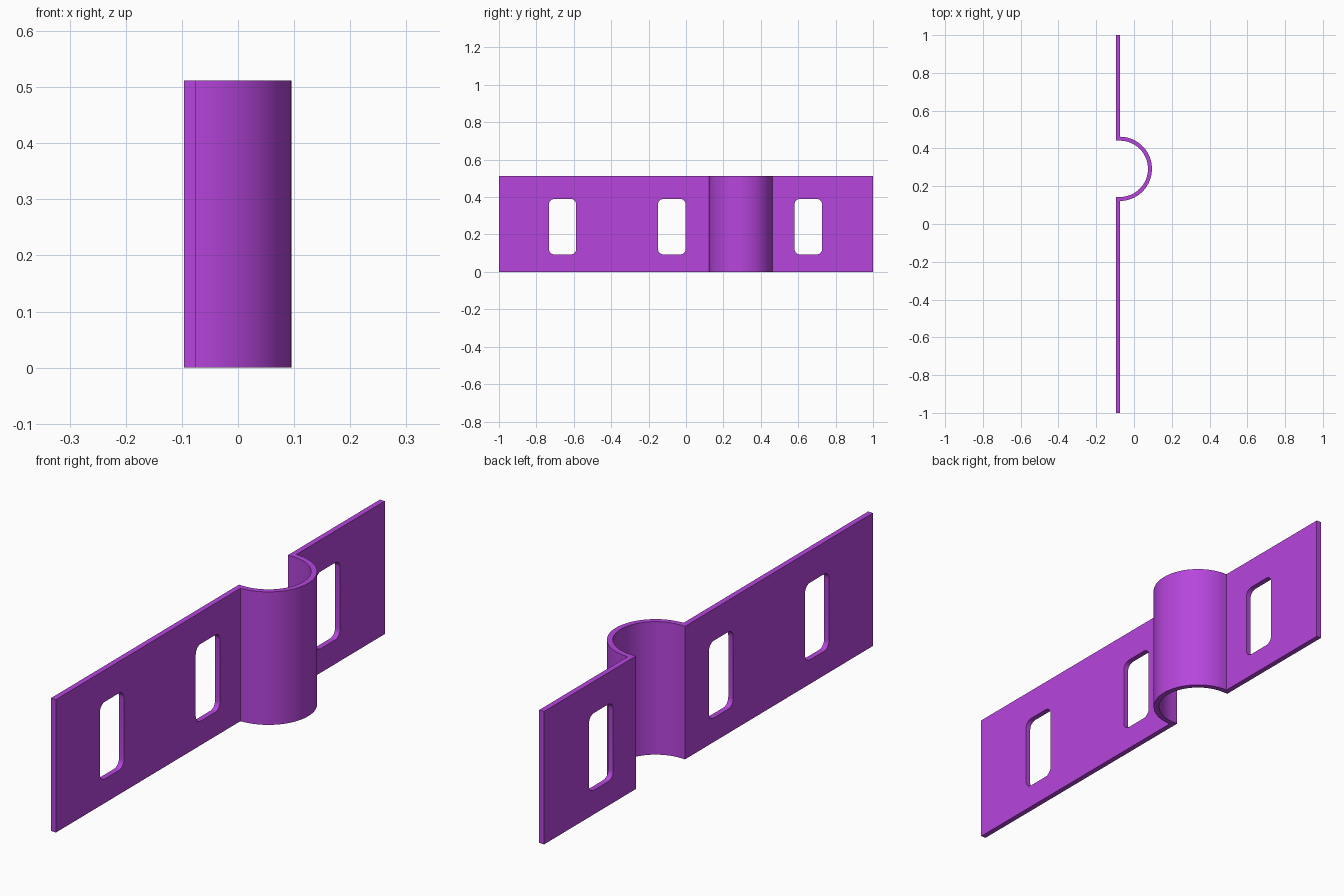
import bpy, bmesh
from math import sin, cos, pi, radians

if "Cube" in bpy.data.objects:
    bpy.data.objects.remove(bpy.data.objects["Cube"])

HEIGHT = 0.512
X_BACK, X_FRONT = -0.096, -0.075
THICK = X_FRONT - X_BACK
CY, R_OUT = 0.292, 0.17          # centre and outer radius of the half-round bulge
R_IN = R_OUT - THICK
ARC_STEPS = 48


def make_object(name, bm):
    bmesh.ops.recalc_face_normals(bm, faces=bm.faces)
    mesh = bpy.data.meshes.new(name)
    bm.to_mesh(mesh)
    bm.free()
    obj = bpy.data.objects.new(name, mesh)
    bpy.context.collection.objects.link(obj)
    return obj


def extrude_faces(bm, faces, vec):
    ext = bmesh.ops.extrude_face_region(bm, geom=faces)
    verts = [g for g in ext["geom"] if isinstance(g, bmesh.types.BMVert)]
    bmesh.ops.translate(bm, verts=verts, vec=vec)


# Strap: paired front/back outline points, joined into a strip and raised
pairs = [((X_FRONT, -1), (X_BACK, -1)),
         ((X_FRONT, CY - R_OUT), (X_BACK, CY - R_IN))]
for i in range(ARC_STEPS + 1):
    a = -pi / 2 + pi * i / ARC_STEPS
    inner = (X_FRONT + R_IN * cos(a), CY + R_IN * sin(a))
    outer = (X_FRONT + R_OUT * cos(a), CY + R_OUT * sin(a))
    pairs.append((outer, inner))
pairs += [((X_FRONT, CY + R_OUT), (X_BACK, CY + R_IN)),
          ((X_FRONT, 1), (X_BACK, 1))]

bm = bmesh.new()
rows = [[bm.verts.new((x, y, 0)) for x, y in pair] for pair in pairs]
faces = [bm.faces.new((a[0], b[0], b[1], a[1])) for a, b in zip(rows, rows[1:])]
extrude_faces(bm, faces, (0, 0, HEIGHT))
bmesh.ops.remove_doubles(bm, verts=bm.verts, dist=1e-5)
strap = make_object("clamp_strap", bm)


# Rounded slot cutters
def slot_cutter(y0, y1, z0=0.093, z1=0.39, r=0.03, steps=6):
    bm = bmesh.new()
    corners = [(y1 - r, z1 - r), (y0 + r, z1 - r), (y0 + r, z0 + r), (y1 - r, z0 + r)]
    verts = []
    for k, (cy, cz) in enumerate(corners):
        for i in range(steps + 1):
            a = pi / 2 * (k + i / steps)
            verts.append(bm.verts.new((X_BACK - 0.02, cy + r * cos(a), cz + r * sin(a))))
    extrude_faces(bm, [bm.faces.new(verts)], (THICK + 0.04, 0, 0))
    cutter = make_object("slot_cutter", bm)
    cutter.hide_render = True
    return cutter


bpy.context.view_layer.objects.active = strap
for y0, y1 in [(-0.733, -0.587), (-0.15, -0.002), (0.58, 0.728)]:
    cutter = slot_cutter(y0, y1)
    mod = strap.modifiers.new("slot", "BOOLEAN")
    mod.operation, mod.solver, mod.object = "DIFFERENCE", "EXACT", cutter
    bpy.ops.object.modifier_apply(modifier=mod.name)
    bpy.data.objects.remove(cutter)

# Purple finish and smooth curves with sharp edges
mat = bpy.data.materials.new("purple")
mat.diffuse_color = (0.47, 0.06, 0.72, 1)
mat.use_nodes = True
mat.node_tree.nodes["Principled BSDF"].inputs["Base Color"].default_value = mat.diffuse_color
strap.data.materials.clear()
strap.data.materials.append(mat)
strap.select_set(True)
bpy.ops.object.shade_smooth_by_angle(angle=radians(30))
